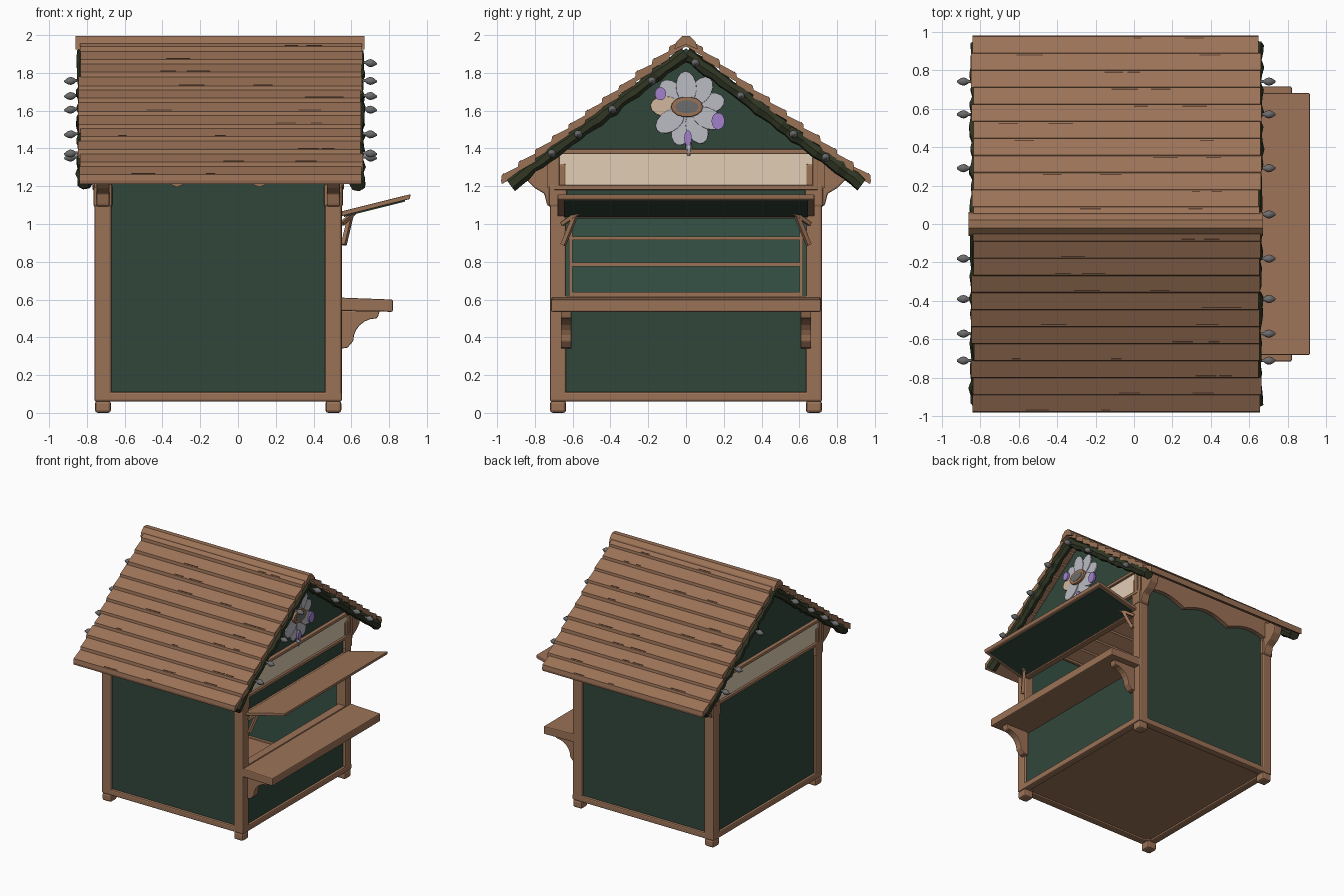
import bpy, bmesh, math, random
from mathutils import Vector

random.seed(4)
cube = bpy.data.objects.get("Cube")
if cube:
    bpy.data.objects.remove(cube, do_unlink=True)


def material(name, r, g, b):
    m = bpy.data.materials.new(name)
    m.use_nodes = True
    m.diffuse_color = (r, g, b, 1)
    bsdf = m.node_tree.nodes["Principled BSDF"]
    bsdf.inputs["Base Color"].default_value = (r, g, b, 1)
    bsdf.inputs["Roughness"].default_value = 0.8
    return m


WOOD = material("warm wood", 0.33, 0.17, 0.095)
DARK = material("dark wood", 0.10, 0.05, 0.03)
GREEN = material("wall green", 0.031, 0.062, 0.044)
INNER = material("inside green", 0.036, 0.085, 0.06)
LEAF = material("garland green", 0.03, 0.038, 0.018)
GREY = material("bulb grey", 0.15, 0.15, 0.15)
CREAM = material("sign cream", 0.75, 0.61, 0.46)
WHITE = material("petal white", 0.5, 0.5, 0.55)
LILAC = material("petal lilac", 0.36, 0.22, 0.6)
PEACH = material("petal peach", 0.64, 0.48, 0.34)


def finish(name, bm, mat, bevel=0):
    bmesh.ops.recalc_face_normals(bm, faces=bm.faces)
    me = bpy.data.meshes.new(name)
    bm.to_mesh(me)
    bm.free()
    me.materials.append(mat)
    ob = bpy.data.objects.new(name, me)
    bpy.context.collection.objects.link(ob)
    if bevel:
        mod = ob.modifiers.new("soft edges", "BEVEL")
        mod.width, mod.segments = bevel, 2
    return ob


def prism(name, pts, axis, a, b, mat, bevel=0):
    """Extrude a flat outline along x (points are y, z) or y (points are x, z)."""
    bm = bmesh.new()
    rows = []
    for d in (a, b):
        rows.append([bm.verts.new((d, p, q) if axis == "x" else (p, d, q)) for p, q in pts])
    bm.faces.new(rows[0])
    bm.faces.new(rows[1])
    n = len(pts)
    for i in range(n):
        j = (i + 1) % n
        bm.faces.new((rows[0][i], rows[0][j], rows[1][j], rows[1][i]))
    return finish(name, bm, mat, bevel)


def box(name, x0, x1, y0, y1, z0, z1, mat=WOOD, bevel=0):
    return prism(name, [(y0, z0), (y1, z0), (y1, z1), (y0, z1)], "x", x0, x1, mat, bevel)


def tube(name, pts, radii, sides, mat, smooth=False):
    """Rings of varying radius along a path."""
    bm = bmesh.new()
    pts = [Vector(p) for p in pts]
    rot = (pts[-1] - pts[0]).to_track_quat("Z", "Y")
    rings = []
    for p, r in zip(pts, radii):
        angles = [math.tau * (k + 0.5) / sides for k in range(sides)]
        rings.append([bm.verts.new(p + rot @ Vector((r * math.cos(t), r * math.sin(t), 0))) for t in angles])
    for lo, hi in zip(rings, rings[1:]):
        for k in range(sides):
            j = (k + 1) % sides
            bm.faces.new((lo[k], lo[j], hi[j], hi[k])).smooth = smooth
    bm.faces.new(rings[0])
    bm.faces.new(rings[-1])
    return finish(name, bm, mat)


def ellipse(cy, cz, ry, rz, turn=0, n=14):
    out = []
    for k in range(n):
        t = math.tau * k / n
        u, v = ry * math.cos(t), rz * math.sin(t)
        out.append((cy + u * math.cos(turn) - v * math.sin(turn), cz + u * math.sin(turn) + v * math.cos(turn)))
    return out


BACK, FRONT, SIDE = -0.76, 0.55, 0.72   # outer faces of the posts

# Base, feet, corner posts and eave brackets
box("floor", BACK + 0.02, FRONT - 0.02, -0.70, 0.70, 0.075, 0.10)
for s in (-1, 1):
    for x in (BACK, FRONT - 0.09):
        ya, yb = sorted((s * SIDE, s * (SIDE - 0.085)))
        box("corner_post", x, x + 0.09, ya, yb, 0.06, 1.32, WOOD, 0.012)
        box("foot", x + 0.003, x + 0.087, ya, yb, 0, 0.065, WOOD, 0.015)
        box("post_collar", x - 0.005, x + 0.095, ya - 0.005, yb + 0.005, 1.09, 1.21, WOOD, 0.012)
        curve = [(0.70, 1.08), (0.735, 1.10), (0.75, 1.16), (0.80, 1.19), (0.84, 1.23), (0.86, 1.30), (0.70, 1.38)]
        prism("eave_bracket", [(s * y, z) for y, z in curve], "x", x + 0.01, x + 0.08, WOOD, 0.008)
    ya, yb = sorted((s * SIDE, s * (SIDE - 0.06)))
    box("side_sill", BACK, FRONT, ya, yb, 0.06, 0.11, WOOD, 0.01)
    # Scalloped board under the eave
    wave = [(BACK, 1.38), (BACK, 1.19)]
    for k in range(1, 36):
        t = k / 36
        wave.append((BACK + t * (FRONT - BACK), 1.195 + 0.06 * abs(math.sin(3 * math.pi * t))))
    wave += [(FRONT, 1.19), (FRONT, 1.38)]
    prism("eave_valance", wave, "y", s * 0.70, s * 0.735, WOOD)
    # Long side walls, outside and lining
    ya, yb = sorted((s * 0.70, s * 0.685))
    box("side_wall", BACK + 0.03, FRONT - 0.03, ya, yb, 0.08, 1.36, GREEN)
    ya, yb = sorted((s * 0.685, s * 0.68))
    box("side_lining", BACK + 0.04, FRONT - 0.04, ya, yb, 0.10, 1.36, INNER)
for x in (BACK, FRONT - 0.06):
    box("end_sill", x, x + 0.06, -SIDE, SIDE, 0.06, 0.11, WOOD, 0.01)

# End walls, with the serving hatch open at +x
box("back_wall", BACK + 0.02, BACK + 0.035, -0.69, 0.69, 0.08, 1.22, GREEN)
box("back_lining", BACK + 0.035, BACK + 0.04, -0.68, 0.68, 0.10, 1.22, INNER)
box("hatch_lower_wall", FRONT - 0.035, FRONT - 0.02, -0.69, 0.69, 0.08, 0.60, GREEN)
box("hatch_upper_wall", FRONT - 0.035, FRONT - 0.02, -0.69, 0.69, 1.06, 1.22, GREEN)
box("hatch_head", FRONT - 0.05, FRONT, -0.66, 0.66, 1.03, 1.065, WOOD, 0.006)
box("hatch_bottom", FRONT - 0.07, FRONT, -0.66, 0.66, 0.59, 0.62, WOOD, 0.006)

# Gables, signs and garlands with bulbs at both ends
gable = [(-0.74, 1.2), (0.74, 1.2), (0.74, 1.38), (0, 1.93), (-0.74, 1.38)]
for end, face in ((-1, BACK), (1, FRONT)):
    def span(a, b):
        return sorted((face - end * a, face - end * b))

    prism("gable_wall", gable, "x", *span(0.02, 0.04), GREEN)
    box("sign_board", *span(0.03, 0.008), -0.67, 0.67, 1.20, 1.38, CREAM)
    for z in (1.18, 1.37):
        box("sign_rail", *span(0.04, -0.01), -0.70, 0.70, z, z + 0.026, WOOD, 0.006)
    for y in (-0.70, 0.67):
        box("sign_stile", *span(0.04, -0.01), y, y + 0.03, 1.18, 1.39, WOOD, 0.006)
    gx = 0.63 if end > 0 else -0.815
    for s in (-1, 1):
        path, radii = [], []
        for k in range(25):
            y = 0.93 * k / 24
            path.append((gx + random.uniform(-.006, .006), s * y, 1.90 - 0.74 * y + random.uniform(-.006, .006)))
            radii.append(0.037 + random.uniform(-.006, .007))
        tube("garland", path, radii, 7, LEAF)
    for y in (-0.71, -0.57, -0.39, -0.18, 0.05, 0.29, 0.57, 0.74):
        if end < 0 and abs(y) < 0.1:
            continue
        z = 1.895 - 0.725 * abs(y)
        steps = [(0.02, .007), (0.045, .009), (0.056, .018), (0.07, .023), (0.085, .019), (0.105, .005)]
        tube("bulb", [(gx + end * d, y, z - 0.1 * d) for d, r in steps], [r for d, r in steps], 8, GREY, True)

# Roof boards, lapped from eave to ridge
def roof(y):
    return 1.985 - 0.765 * y


COUNT = 11
for s in (-1, 1):
    for k in range(COUNT):
        y0, y1 = 0.975 * k / COUNT, 0.975 * (k + 1) / COUNT
        lift = 0.02 + random.uniform(-0.004, 0.004)
        outline = [(y0, roof(y0) - 0.002), (y1, roof(y1) + lift), (y1 + 0.004, roof(y1) - 0.01),
                   (y1, roof(y1) - 0.028), (y0, roof(y0) - 0.045)]
        prism("roof_board", [(s * y, z) for y, z in outline], "x",
              -0.84 + random.uniform(-.008, .008), 0.655 + random.uniform(-.008, .008), WOOD)
        # Split marks in the grain
        for m in range(2):
            x = random.uniform(-0.75, 0.45)
            ya, yb = y1 - 0.012, y1 - 0.006
            mark = []
            for y, up in ((ya, .002), (yb, .002), (yb, -.003), (ya, -.003)):
                t = (y - y0) / (y1 - y0)
                mark.append((s * y, roof(y) + t * lift + up))
            prism("grain_split", mark, "x", x, x + random.uniform(0.04, 0.14), DARK)
cap = [(-0.062, 1.925), (-0.05, 1.965), (-0.02, 1.995), (0.02, 1.995), (0.05, 1.965), (0.062, 1.925), (0, 1.95)]
prism("ridge_cap", cap, "x", -0.86, 0.67, WOOD)

# Counter with curved brackets
prism("counter", [(0.50, 0.54), (0.82, 0.535), (0.82, 0.60), (0.50, 0.612)], "y", -0.715, 0.715, WOOD, 0.008)
arc = [(0.54, 0.54), (0.75, 0.54), (0.74, 0.505)]
for k in range(7):
    t = math.radians(15 * k)
    arc.append((0.73 - 0.12 * math.sin(t), 0.38 + 0.12 * math.cos(t)))
arc += [(0.58, 0.345), (0.54, 0.34)]
for y in (-0.635, 0.635):
    prism("counter_bracket", arc, "y", y - 0.028, y + 0.028, WOOD, 0.005)

# Raised hatch cover with its struts
prism("hatch_cover", [(0.545, 1.04), (0.91, 1.132), (0.914, 1.158), (0.545, 1.066)], "y", -0.68, 0.68, WOOD, 0.005)
prism("hatch_cover_lining", [(0.56, 1.037), (0.885, 1.119), (0.885, 1.127), (0.56, 1.045)], "y", -0.645, 0.645, GREEN)
for s in (-1, 1):
    tube("hatch_strut", [(0.56, s * 0.65, 0.89), (0.60, s * 0.58, 1.06)], [0.016, 0.016], 4, WOOD)
    tube("strut_arm", [(0.55, s * 0.655, 1.0), (0.62, s * 0.56, 1.065)], [0.014, 0.014], 4, WOOD)

# Shelving on the inner back wall
for z in (0.62, 0.775, 0.915, 1.03):
    box("shelf", -0.72, -0.52, -0.61, 0.61, z, z + 0.02)
for y in (-0.62, 0.60):
    box("shelf_side", -0.72, -0.52, y, y + 0.02, 0.60, 1.05)

# Flower ornament on the hatch gable
CZ = 1.61
for k in range(9):
    t = math.tau * k / 9 + 0.25
    mat = PEACH if k == 4 else WHITE
    x = FRONT - 0.02 + 0.006 * (k % 3)
    petal = ellipse(0.01 + 0.115 * math.cos(t), CZ + 0.115 * math.sin(t), 0.085, 0.055, t)
    prism("petal", petal, "x", x, x + 0.012, mat, 0.003)
for y, z, ry, rz in ((-0.135, 1.69, .03, .035), (0.17, 1.545, .035, .045), (0.01, 1.455, .02, .04)):
    prism("petal_blush", ellipse(y, z, ry, rz), "x", FRONT, FRONT + 0.016, LILAC)
tube("petal_drip", [(FRONT, 0.01, 1.46), (FRONT, 0.015, 1.40), (FRONT, 0.015, 1.36)], [.012, .018, .006], 6, WHITE)
prism("flower_ring", ellipse(0.005, CZ + 0.01, 0.085, 0.055), "x", FRONT, FRONT + 0.025, WOOD, 0.006)
prism("flower_heart", ellipse(0.005, CZ + 0.01, 0.062, 0.034), "x", FRONT + 0.02, FRONT + 0.028, GREY)
